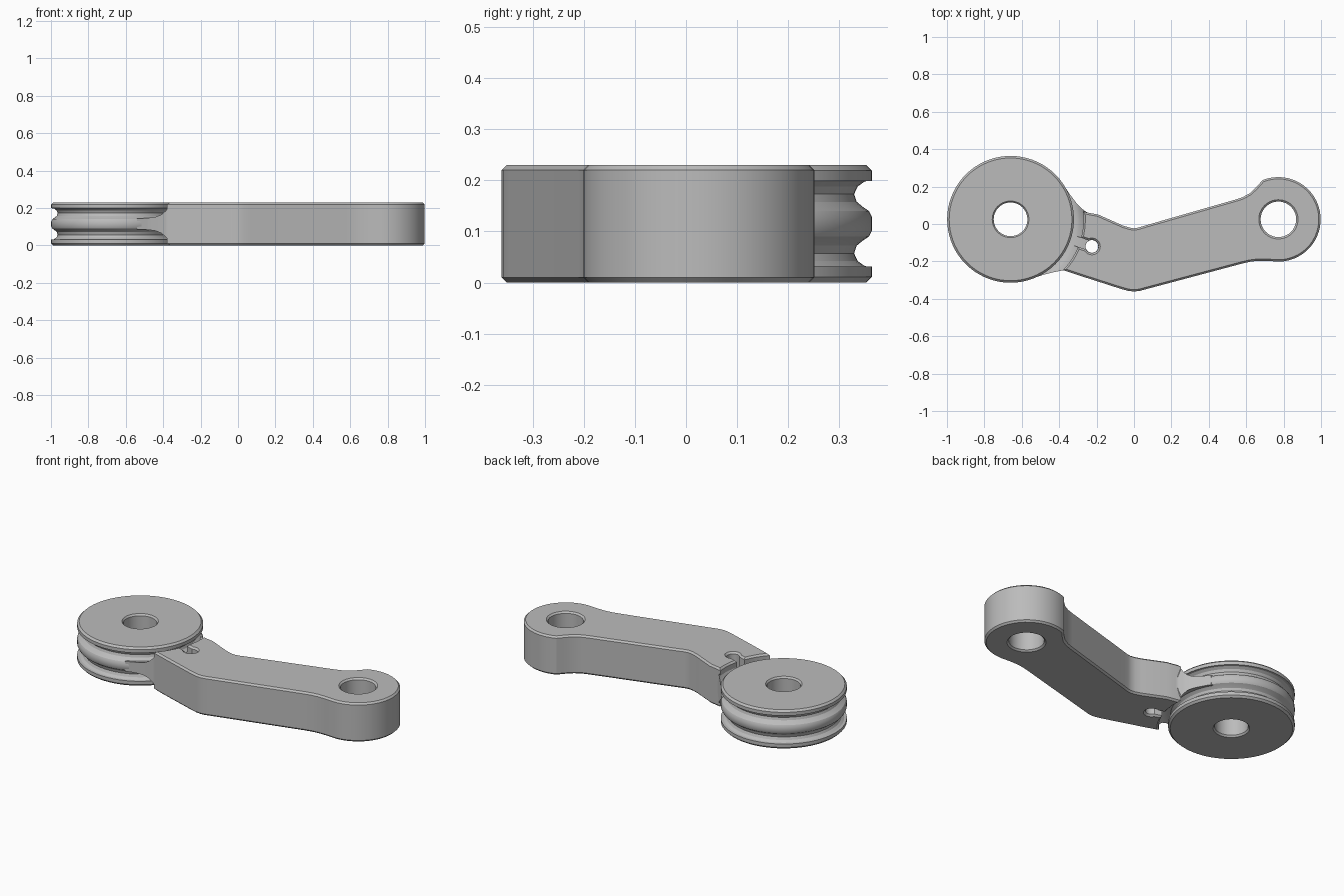
import bpy, bmesh, math
from mathutils import Vector

cube = bpy.data.objects.get("Cube")
if cube:
    bpy.data.objects.remove(cube, do_unlink=True)

H = 0.23                                # overall thickness
PULLEY, PIVOT = (-0.66, 0.025), (0.772, 0.025)
CABLE_HOLE = (-0.225, -0.12)
SLOT_ANGLE = 161.6

metal = bpy.data.materials.new("grey metal")
metal.use_nodes = True
metal.diffuse_color = (0.5, 0.5, 0.5, 1)
metal.node_tree.nodes["Principled BSDF"].inputs["Base Color"].default_value = (0.5, 0.5, 0.5, 1)


def finish(bm, name):
    bmesh.ops.remove_doubles(bm, verts=bm.verts, dist=1e-5)
    bmesh.ops.recalc_face_normals(bm, faces=bm.faces)
    mesh = bpy.data.meshes.new(name)
    bm.to_mesh(mesh)
    bm.free()
    mesh.materials.append(metal)
    ob = bpy.data.objects.new(name, mesh)
    bpy.context.collection.objects.link(ob)
    return ob


def lathe(name, profile, centre, steps):
    """Revolve a closed (radius, z) profile about a vertical axis."""
    bm = bmesh.new()
    verts = [bm.verts.new((r, 0, z)) for r, z in profile]
    edges = [bm.edges.new((verts[i - 1], verts[i])) for i in range(len(verts))]
    bmesh.ops.spin(bm, geom=verts + edges, cent=(0, 0, 0), axis=(0, 0, 1),
                   angle=math.tau, steps=steps)
    bmesh.ops.translate(bm, verts=bm.verts, vec=(*centre, 0))
    return finish(bm, name)


def prism(name, outline, z0, z1, chamfer=0):
    """Extrude an outline upward and optionally chamfer both rims."""
    bm = bmesh.new()
    base = bm.faces.new([bm.verts.new((x, y, z0)) for x, y in outline])
    top = bmesh.ops.extrude_face_region(bm, geom=[base], use_keep_orig=True)["geom"]
    bmesh.ops.translate(bm, vec=(0, 0, z1 - z0),
                        verts=[v for v in top if isinstance(v, bmesh.types.BMVert)])
    if chamfer:
        rims = [e for e in bm.edges if abs(e.verts[0].co.z - e.verts[1].co.z) < 1e-5]
        bmesh.ops.bevel(bm, geom=rims, offset=chamfer, segments=1,
                        affect='EDGES', profile=0.5)
    return finish(bm, name)


def arc(centre, r, a0, a1, n):
    angles = [math.radians(a0 + (a1 - a0) * i / n) for i in range(n + 1)]
    return [(centre[0] + r * math.cos(a), centre[1] + r * math.sin(a)) for a in angles]


def boolean(ob, cutter, operation='DIFFERENCE'):
    mod = ob.modifiers.new("cut", 'BOOLEAN')
    mod.operation, mod.object, mod.solver = operation, cutter, 'EXACT'
    bpy.context.view_layer.objects.active = ob
    bpy.ops.object.modifier_apply(modifier=mod.name)
    bpy.data.objects.remove(cutter, do_unlink=True)


def mirrored(half):
    """Add the other half of a profile, reflected about mid thickness."""
    return half + [(r, H - z) for r, z in reversed(half)]


# Double-grooved pulley with a chamfered bore
pulley = lathe("pulley", mirrored([
    (0.09, 0.22), (0.098, H), (0.328, H), (0.339, 0.219), (0.339, 0.199),
    (0.325, 0.198), (0.311, 0.188), (0.304, 0.173), (0.309, 0.158),
    (0.321, 0.148), (0.333, 0.14), (0.339, 0.128)]), PULLEY, 72)

# Cranked arm: lower edge, round end, upper edge, hollow end with cable slot
outline = [(-0.3, -0.273), (-0.07, -0.347), (-0.03, -0.358), (0, -0.361), (0.03, -0.358),
           (0.07, -0.347), (0.58, -0.211), (0.62, -0.202), (0.66, -0.197), (0.71, -0.197)]
outline += arc(PIVOT, 0.226, -90, 112, 28)
outline += [(0.65, 0.193), (0.62, 0.165), (0.58, 0.143), (0.54, 0.13), (0.06, -0.008),
            (0.025, -0.019), (0, -0.023), (-0.025, -0.019), (-0.06, -0.008), (-0.19, 0.05)]
outline += arc(PULLEY, 0.39, 6, -14.7, 8)
outline += arc(CABLE_HOLE, 0.035, SLOT_ANGLE - 45.6, SLOT_ANGLE - 314.4, 16)
outline += arc(PULLEY, 0.39, -22.1, -44, 8)
arm = prism("arm", outline, 0, H, 0.01)
bore = lathe("bore_cutter", mirrored([
    (0, 0.3), (0.105, 0.3), (0.105, H), (0.095, 0.221)]), PIVOT, 40)
boolean(arm, bore)

# Web joining pulley and arm, flared up to the arm's hollow end
web = prism("web", [
    (-0.5, -0.2), (-0.54, -0.29), (-0.48, -0.27), (-0.43, -0.258), (-0.38, -0.248),
    (-0.22, -0.25), (-0.16, -0.06), (-0.2, 0.04), (-0.257, 0.066), (-0.28, 0.083),
    (-0.305, 0.108), (-0.34, 0.155), (-0.37, 0.2), (-0.5, 0.2)], 0.01, H - 0.01)
flare = lathe("flare_shape", mirrored([
    (0.12, 0.14), (0.34, 0.145), (0.36, 0.152), (0.375, 0.165), (0.386, 0.182),
    (0.395, 0.2), (0.41, 0.15), (0.6, 0.15)]), PULLEY, 90)
boolean(web, flare, 'INTERSECT')
boolean(web, lathe("hole_cutter", [(0, -0.1), (0.034, -0.1), (0.034, 0.4), (0, 0.4)],
                   CABLE_HOLE, 24))

# Clear the cable channel above and below the web
along = Vector((math.cos(math.radians(SLOT_ANGLE)), math.sin(math.radians(SLOT_ANGLE))))
side = Vector((-along.y, along.x)) * 0.026
start = Vector(CABLE_HOLE)
stop = start + along * 0.115
channel = [start - side, stop - side, stop + side, start + side]
for low, high in ((0.151, 0.3), (-0.1, H - 0.151)):
    boolean(web, prism("channel_cutter", channel, low, high))

for ob in bpy.context.scene.objects:
    ob.select_set(ob in (pulley, arm, web))
bpy.context.view_layer.objects.active = arm
bpy.ops.object.shade_smooth_by_angle(angle=math.radians(28))
